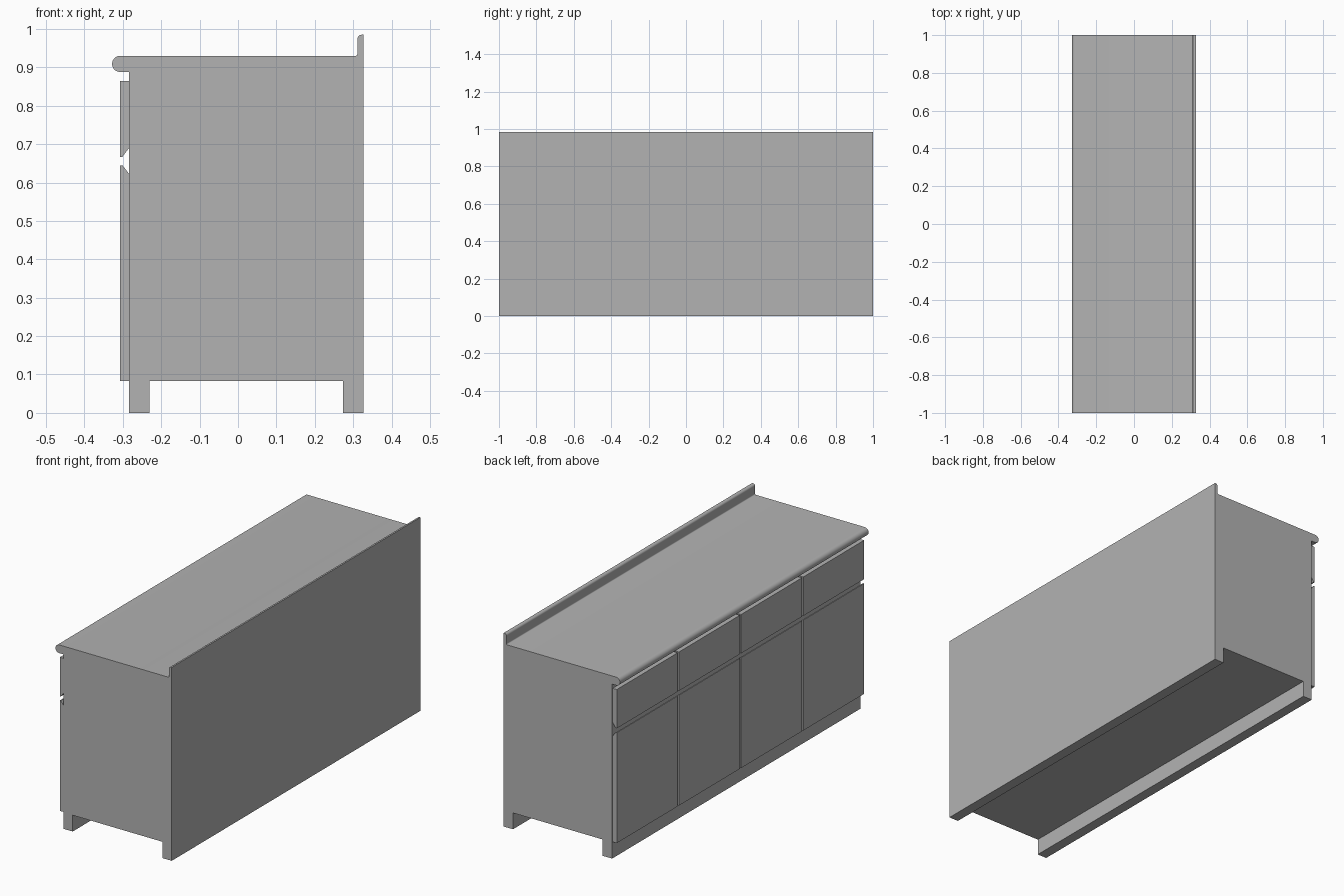
import bpy, bmesh
from math import cos, sin, radians

cube = bpy.data.objects.get("Cube")
if cube:
    bpy.data.objects.remove(cube)

grey = bpy.data.materials.new("plain grey")
grey.use_nodes = True
colour = (0.45, 0.45, 0.45, 1)
grey.diffuse_color = colour
grey.node_tree.nodes["Principled BSDF"].inputs["Base Color"].default_value = colour


def arc(cx, cz, r, start, end, steps):
    """Points on an arc in the xz plane, angles in degrees."""
    angles = [radians(start + (end - start) * i / steps) for i in range(steps + 1)]
    return [(cx + r * cos(a), cz + r * sin(a)) for a in angles]


def extrude_profile(name, profile, y0, y1):
    """Sweep a closed xz profile along y."""
    bm = bmesh.new()
    face = bm.faces.new([bm.verts.new((x, y0, z)) for x, z in profile])
    swept = bmesh.ops.extrude_face_region(bm, geom=[face])["geom"]
    verts = [v for v in swept if isinstance(v, bmesh.types.BMVert)]
    bmesh.ops.translate(bm, vec=(0, y1 - y0, 0), verts=verts)
    bmesh.ops.recalc_face_normals(bm, faces=bm.faces)
    mesh = bpy.data.meshes.new(name)
    bm.to_mesh(mesh)
    bm.free()
    obj = bpy.data.objects.new(name, mesh)
    bpy.context.collection.objects.link(obj)
    mesh.materials.append(grey)
    bpy.ops.object.select_all(action="DESELECT")
    obj.select_set(True)
    bpy.context.view_layer.objects.active = obj
    bpy.ops.object.shade_smooth_by_angle(angle=radians(30))
    return obj


BACK, FRONT, PANEL = 0.327, -0.284, -0.307
UNDER, LIP, TOP, SPLASH = 0.083, 0.888, 0.93, 0.985
nose = (TOP - LIP) / 2

# Cabinet carcass with plinths, rounded worktop nose and upstand in one section
body = [(BACK, 0), (BACK, SPLASH)]
body += arc(0.322, SPLASH - 0.011, 0.011, 90, 180, 6)
body += arc(0.306, TOP + 0.005, 0.005, 0, -90, 4)
body += arc(PANEL, LIP + nose, nose, 90, 270, 16)
body += [(FRONT, LIP), (FRONT, 0), (-0.231, 0), (-0.231, UNDER),
         (0.274, UNDER), (0.274, 0)]
extrude_profile("cabinet_body", body, -1, 1)

# Drawer fronts and doors with bevelled finger grips
drawer = [(FRONT, 0.865), (PANEL, 0.865), (PANEL, 0.667), (-0.301, 0.667), (FRONT, 0.69)]
door = [(FRONT, UNDER), (PANEL, UNDER), (PANEL, 0.645), (-0.301, 0.645), (FRONT, 0.623)]
bays, gap = 4, 0.005
width = 2 / bays
for i in range(bays):
    y0 = -1 + i * width
    extrude_profile(f"drawer_front_{i + 1}", drawer, y0 + gap, y0 + width - gap)
    extrude_profile(f"door_{i + 1}", door, y0 + gap, y0 + width - gap)
